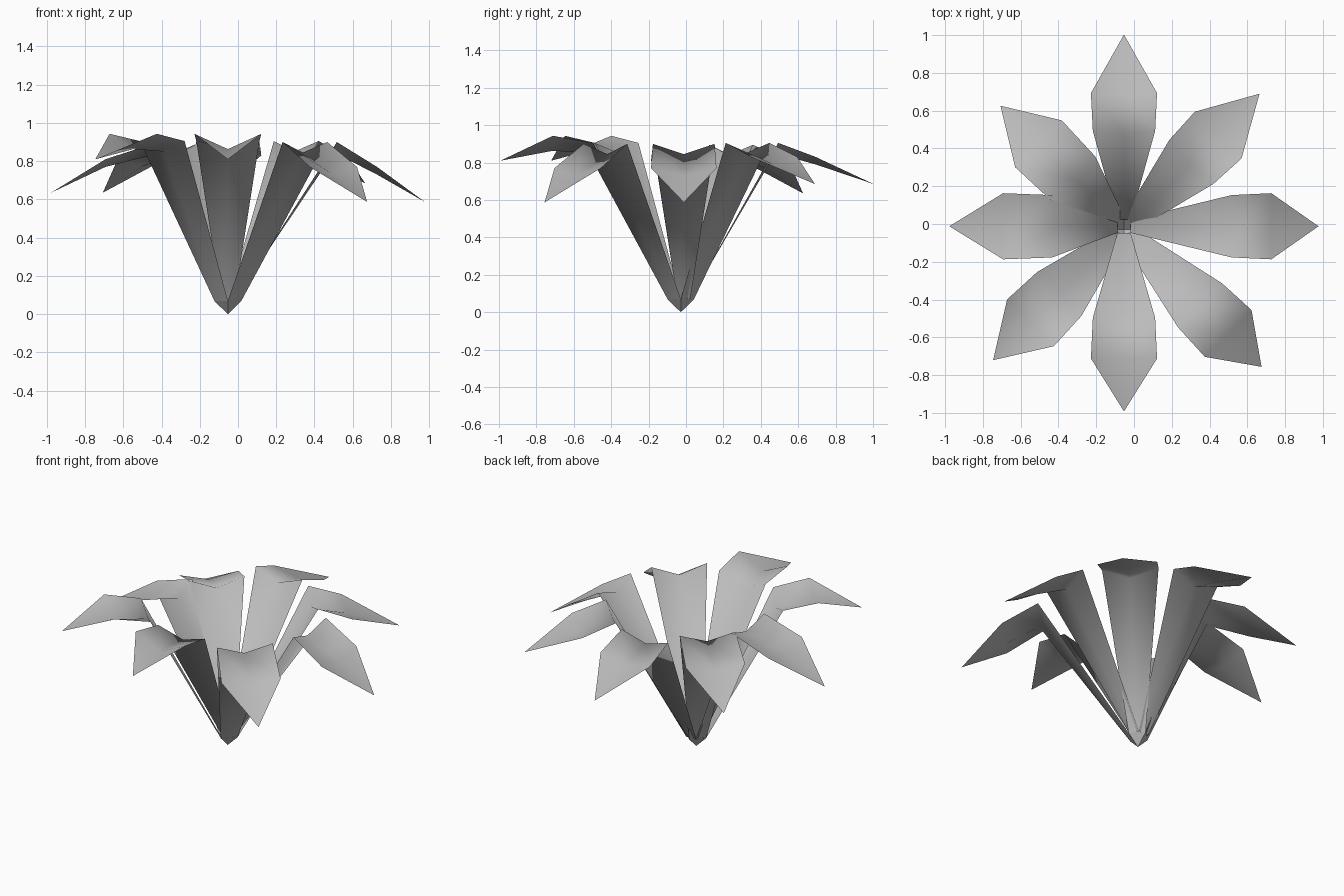
import bpy, bmesh
from math import radians
from mathutils import Matrix, Vector

cube = bpy.data.objects.get("Cube")
if cube:
    bpy.data.objects.remove(cube)

CENTRE = Vector((-0.053, -0.028, 0))

grey = bpy.data.materials.new("petal_grey")
grey.use_nodes = True
colour = (0.5, 0.5, 0.5, 1)
grey.diffuse_color = colour
bsdf = grey.node_tree.nodes["Principled BSDF"]
bsdf.inputs["Base Color"].default_value = colour
bsdf.inputs["Roughness"].default_value = 0.8


def finish(name, bm, smooth):
    mesh = bpy.data.meshes.new(name)
    bm.to_mesh(mesh)
    bm.free()
    mesh.materials.append(grey)
    for p in mesh.polygons:
        p.use_smooth = smooth
    obj = bpy.data.objects.new(name, mesh)
    bpy.context.collection.objects.link(obj)


def petal(name, angle, diagonal, shoulder, wide, tip, droop):
    """Gutter-shaped sheet along +x: base, shoulder and widest rows, then a tip."""
    base_half, base_r = (0.05, 0.05) if diagonal else (0.035, 0.035)
    centre = CENTRE if diagonal else CENTRE + Vector((0, 0.016, 0))
    # each row: edge radius, edge height, half width, midline offsets
    rows = [(base_r, 0.07, base_half, 0.0, 0.0),
            (*shoulder, 0.165, -0.015, -0.055),
            (*wide, 0.175, 0.0, -droop)]
    bm = bmesh.new()
    grid = []
    for r, z, half, out, down in rows:
        grid.append([bm.verts.new((r, -half, z)),
                     bm.verts.new((r + out, 0, z + down)),
                     bm.verts.new((r, half, z))])
    for a, b in zip(grid, grid[1:]):
        for i in range(2):
            bm.faces.new((a[i], b[i], b[i + 1], a[i + 1]))
    point = bm.verts.new((tip[0], 0, tip[1]))
    for i in range(2):
        bm.faces.new((grid[-1][i], point, grid[-1][i + 1]))
    turn = Matrix.Translation(centre) @ Matrix.Rotation(radians(angle), 4, "Z")
    bmesh.ops.transform(bm, matrix=turn, verts=bm.verts)
    finish(name, bm, True)


# Neighbouring petals share a shape: shoulder, widest row, tip, crease depth
pairs = [
    ("left", 0, -45, (0.57, 0.90), (0.78, 0.77), (1.03, 0.587), 0.04),
    ("back", 90, 45, (0.505, 0.905), (0.705, 0.83), (1.015, 0.685), 0.04),
    ("right", 180, 135, (0.38, 0.895), (0.64, 0.81), (0.925, 0.635), 0.04),
    ("front", 270, 225, (0.485, 0.905), (0.7, 0.943), (0.98, 0.81), 0.08),
]
for side, straight, slanted, *shape in pairs:
    petal(side + "_petal", straight, False, *shape)
    petal(side + "_diagonal_petal", slanted, True, *shape)

# Open four-sided cup at the foot
bm = bmesh.new()
foot = bm.verts.new(CENTRE)
rim = [bm.verts.new(CENTRE + Matrix.Rotation(radians(90 * i), 3, "Z") @ Vector((0.072, 0, 0.07)))
       for i in range(4)]
for i in range(4):
    bm.faces.new((foot, rim[(i + 1) % 4], rim[i]))
finish("flower_base", bm, False)
